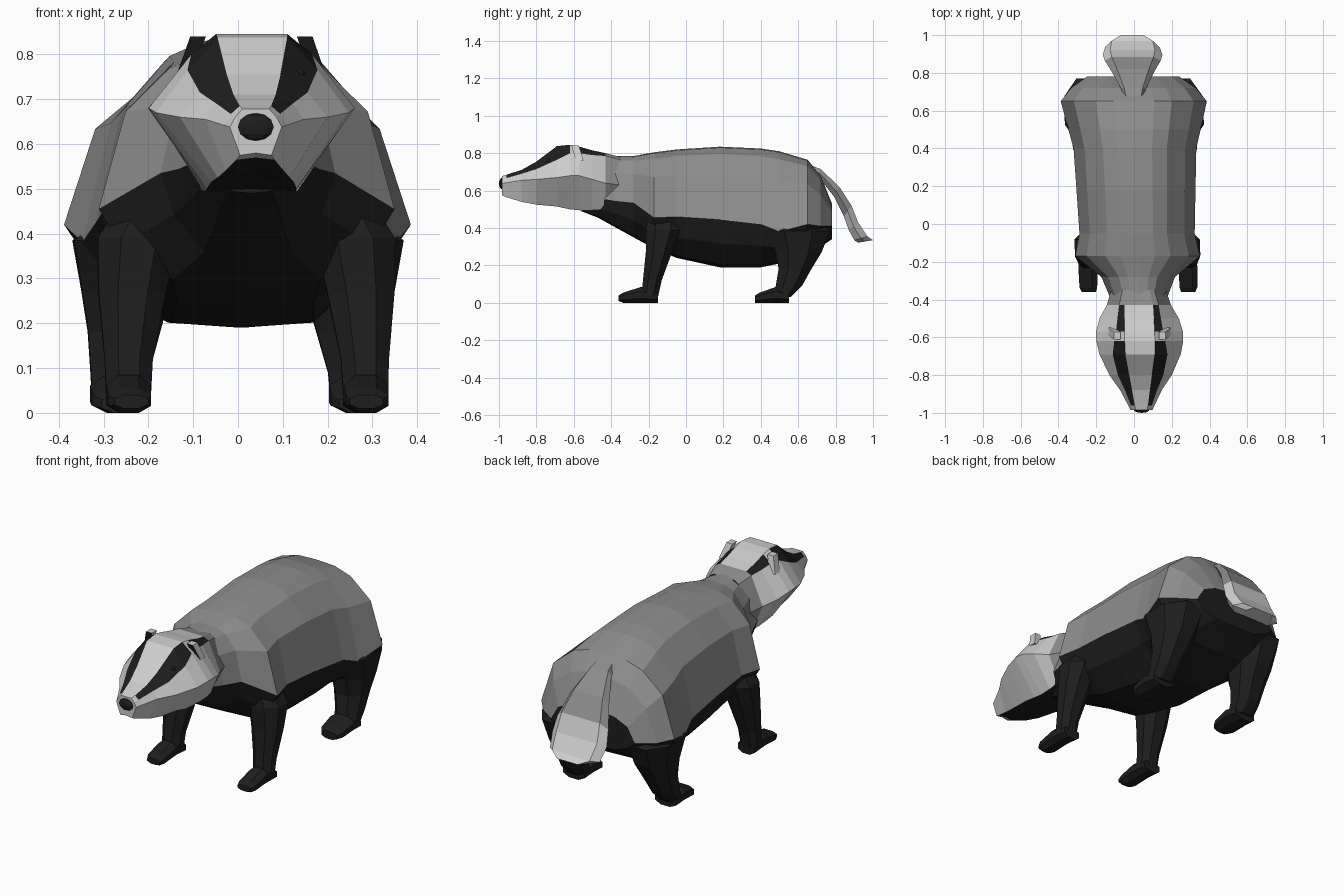
import bpy
import bmesh
from mathutils import Vector

cube = bpy.data.objects.get("Cube")
if cube:
    bpy.data.objects.remove(cube, do_unlink=True)


def make_material(name, value):
    mat = bpy.data.materials.new(name)
    mat.use_nodes = True
    color = (value, value, value, 1)
    mat.diffuse_color = color
    bsdf = mat.node_tree.nodes["Principled BSDF"]
    bsdf.inputs["Base Color"].default_value = color
    bsdf.inputs["Roughness"].default_value = 0.9
    return mat


MATERIALS = [make_material("grey fur", 0.27),
             make_material("black fur", 0.013),
             make_material("white fur", 0.62)]
GREY, BLACK, WHITE = range(3)


def finish(name, bm):
    """Lean the centreline slightly sideways along the length and add the object."""
    for v in bm.verts:
        v.co.x += 0.015 - 0.025 * v.co.y
    bmesh.ops.recalc_face_normals(bm, faces=bm.faces)
    mesh = bpy.data.meshes.new(name)
    bm.to_mesh(mesh)
    bm.free()
    for mat in MATERIALS:
        mesh.materials.append(mat)
    obj = bpy.data.objects.new(name, mesh)
    bpy.context.collection.objects.link(obj)


def loft(name, rings, paint):
    """Skin closed rings; paint(row, segment) gives the colour, segments mirrored."""
    bm = bmesh.new()
    loops = [[bm.verts.new(p) for p in ring] for ring in rings]
    n = len(loops[0])
    for i, (a, b) in enumerate(zip(loops, loops[1:])):
        for j in range(n):
            k = (j + 1) % n
            face = bm.faces.new((a[j], a[k], b[k], b[j]))
            face.material_index = paint(i, min(j, n - 1 - j))
    for row, loop in ((0, loops[0]), (len(loops) - 2, loops[-1])):
        bm.faces.new(loop).material_index = paint(row, n // 2 - 1)
    finish(name, bm)


def mirror_ring(half):
    """Complete a ring whose first and last points lie on the centreline."""
    return half + [Vector((-p.x, p.y, p.z)) for p in half[-2:0:-1]]


def mix(a, b, t):
    return a + (b - a) * t


# Body: y, half width, back height, colour line height, belly height
body_rows = [
    (-.56, .09, .77, .58, .49), (-.47, .125, .785, .56, .455),
    (-.38, .155, .785, .545, .405), (-.28, .195, .785, .535, .35),
    (-.17, .33, .805, .455, .29), (-.05, .305, .82, .46, .24),
    (.18, .315, .835, .445, .19), (.40, .325, .825, .42, .19),
    (.50, .35, .81, .38, .21), (.65, .387, .765, .42, .25),
    (.72, .33, .68, .41, .30), (.78, .245, .53, .41, .34),
]


def body_ring(y, w, top, side, belly):
    half = [(0, top), (.28 * w, top - .005), (.52 * w, mix(side, top, .9)),
            (.82 * w, mix(side, top, .62)), (w, side),
            (.85 * w, mix(side, belly, .5)), (.5 * w, mix(side, belly, .95)),
            (0, belly)]
    return mirror_ring([Vector((x, y, z)) for x, z in half])


loft("body", [body_ring(*r) for r in body_rows],
     lambda i, k: GREY if k < 4 else BLACK)

# Head: y, crown height, stripe inner x, stripe outer x and z,
# cheek x and z, jaw x and z
head_rows = [
    (-.985, .678, .03, .046, .66, .058, .638, .035, .575),
    (-.96, .685, .035, .055, .667, .07, .642, .042, .565),
    (-.88, .71, .047, .085, .69, .11, .655, .065, .54),
    (-.80, .755, .06, .12, .715, .165, .66, .08, .525),
    (-.69, .838, .078, .145, .765, .215, .67, .092, .515),
    (-.62, .845, .08, .135, .80, .23, .68, .10, .50),
    (-.57, .835, .08, .125, .80, .23, .68, .10, .495),
    (-.50, .815, .078, .115, .79, .21, .66, .105, .495),
    (-.43, .80, .075, .105, .785, .17, .64, .11, .50),
    (-.35, .78, .06, .085, .765, .145, .63, .10, .53),
]
EAR_ROW, NECK_ROW = 5, 8


def head_ring(y, top, inner, outer, outer_z, cheek, cheek_z, jaw, jaw_z):
    half = [(0, top), (inner, top), (outer, outer_z), (cheek, cheek_z),
            (jaw, jaw_z), (0, jaw_z + .005)]
    return mirror_ring([Vector((x, y, z)) for x, z in half])


def head_paint(row, k):
    if row == 0:
        return WHITE
    if k == 4 or (k == 1 and row not in (EAR_ROW, NECK_ROW)):
        return BLACK
    return GREY if row == NECK_ROW else WHITE


loft("head", [head_ring(*r) for r in head_rows], head_paint)


def ball(name, center, size):
    bm = bmesh.new()
    bmesh.ops.create_uvsphere(bm, u_segments=10, v_segments=6, radius=1)
    for v in bm.verts:
        v.co = [c + s * p for c, s, p in zip(center, size, v.co)]
    for f in bm.faces:
        f.material_index = BLACK
    finish(name, bm)


# Nose and eyes
ball("nose", (0, -.984, .638), (.042, .016, .031))
for side, label in ((1, "left"), (-1, "right")):
    ball(label + "_eye", (side * .105, -.735, .757), (.012, .014, .012))

    # Ear: small slanted block with a dark front
    bm = bmesh.new()
    bmesh.ops.create_cube(bm, size=1)
    for v in bm.verts:
        x, y, z = v.co
        v.co = (side * (.133 - .028 * z) + x * .034,
                -.58 + y * .04 - z * .025, .80 + z * .08)
    bm.normal_update()
    for f in bm.faces:
        f.material_index = BLACK if f.normal.y < -.5 else WHITE
    finish(label + "_ear", bm)


# Legs: chamfered sections, each row is position, low, high, x low, x high
def section(lo, hi, x0, x1):
    ca, cx = (hi - lo) * .28, (x1 - x0) * .28
    return [(x0 + cx, lo), (x1 - cx, lo), (x1, lo + ca), (x1, hi - ca),
            (x1 - cx, hi), (x0 + cx, hi), (x0, hi - ca), (x0, lo + ca)]


legs = {
    "front": [(.47, -.20, -.04, .14, .28), (.39, -.215, -.03, .15, .332),
              (.27, -.215, -.075, .18, .33), (.12, -.23, -.13, .21, .317),
              (.03, -.24, -.15, .215, .314)],
    "rear": [(.44, .46, .70, .17, .29), (.385, .43, .77, .13, .368),
             (.27, .48, .725, .15, .348), (.18, .495, .67, .175, .335),
             (.09, .48, .62, .20, .33), (.03, .47, .56, .205, .328)],
}
feet = {
    "front": [(-.36, .01, .04, .225, .30), (-.335, 0, .055, .218, .312),
              (-.24, 0, .085, .215, .315), (-.15, 0, .06, .215, .312)],
    "rear": [(.37, 0, .04, .22, .31), (.395, 0, .055, .205, .328),
             (.48, 0, .085, .20, .333), (.55, 0, .06, .205, .328)],
}
for side, label in ((1, "left"), (-1, "right")):
    for end in legs:
        rings = [[Vector((side * x, y, r[0])) for x, y in section(*r[1:])]
                 for r in legs[end]]
        loft(f"{label}_{end}_leg", rings, lambda i, k: BLACK)
        rings = [[Vector((side * x, r[0], z)) for x, z in section(*r[1:])]
                 for r in feet[end]]
        loft(f"{label}_{end}_foot", rings, lambda i, k: BLACK)

# Tail: outer y and z, inner y and z, half width
tail_rows = [
    (.58, .77, .60, .73, .03), (.72, .715, .71, .67, .065),
    (.82, .62, .79, .57, .112), (.885, .52, .845, .46, .148),
    (.92, .43, .87, .39, .158), (.97, .355, .90, .335, .145),
    (1.0, .335, .92, .322, .08),
]


def tail_ring(yo, zo, yi, zi, w):
    outer, inner = Vector((0, yo, zo)), Vector((0, yi, zi))
    across = Vector((w, 0, 0))
    half = [outer, outer + across * .75, (outer + inner) / 2 + across,
            inner + across * .75, inner]
    return mirror_ring(half)


loft("tail", [tail_ring(*r) for r in tail_rows],
     lambda i, k: GREY if i < 3 else WHITE)
